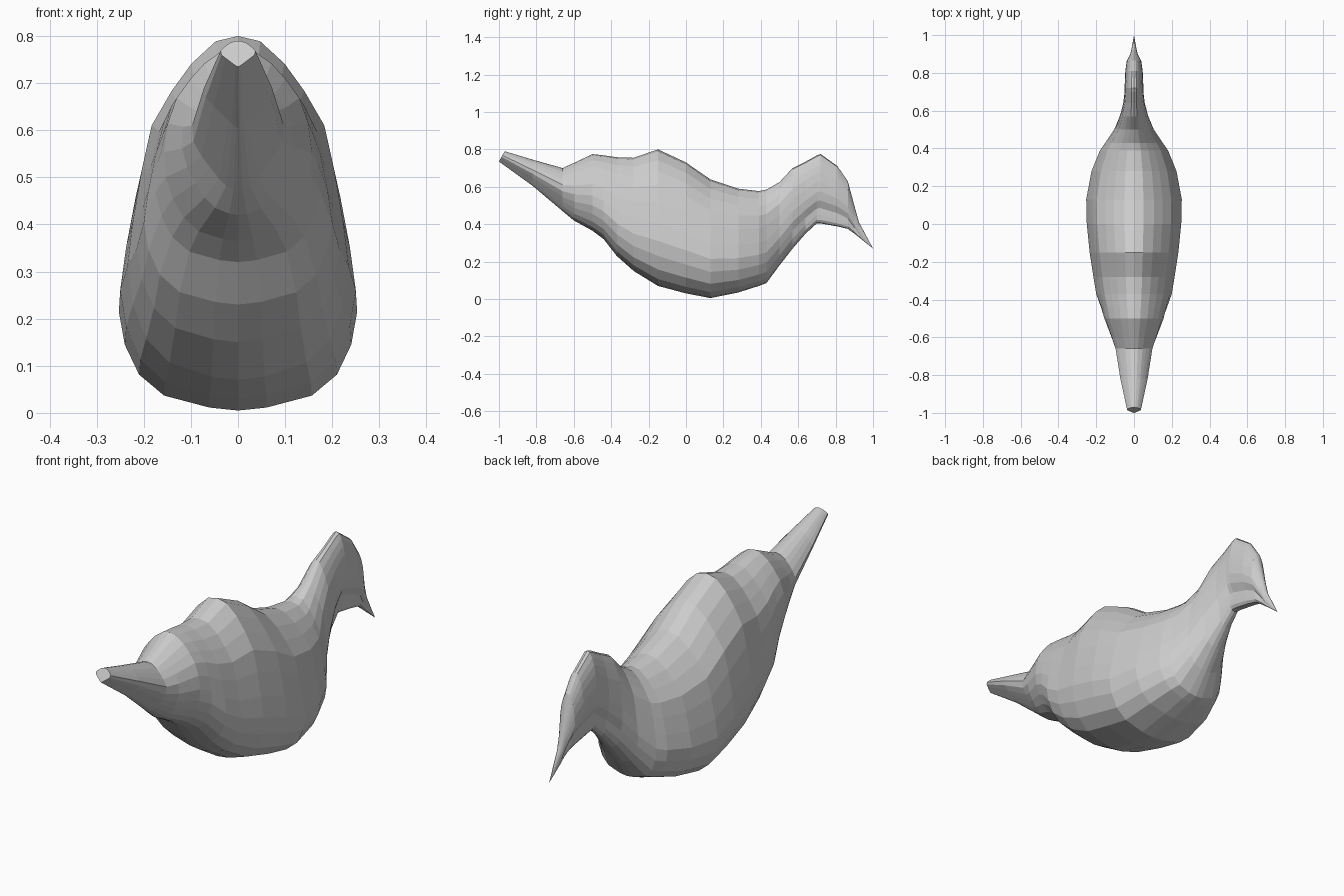
import bpy
import bmesh

cube = bpy.data.objects.get("Cube")
if cube:
    bpy.data.objects.remove(cube, do_unlink=True)

grey = bpy.data.materials.new("plain_grey")
grey.use_nodes = True
colour = (0.6, 0.6, 0.6, 1)
grey.diffuse_color = colour
grey.node_tree.nodes["Principled BSDF"].inputs["Base Color"].default_value = colour

# Half cross-sections from belly to back: share of height, share of half width
HEIGHT = [0, .01, .05, .12, .22, .33, .46, .61, .74, .84, .92, .985, 1]
BODY = [0, .24, .62, .83, .95, 1, .95, .87, .78, .6, .42, .2, 0]
HEAD = [0, .3, .48, .5, .48, .85, 1, .96, .85, .7, .5, .25, 0]
TAIL = [0, .06, .16, .3, .5, .72, .95, 1, .82, .64, .46, .2, 0]

# Stations from tail to beak: y, belly z, back z, half width, shape (-1 tail, 0 body, 1 head)
STATIONS = [
    (-1.0, .735, .79, .037, -1),
    (-.82, .605, .745, .072, -1),
    (-.66, .47, .70, .1, -.8),
    (-.60, .42, .727, .125, -.5),
    (-.50, .365, .775, .165, -.25),
    (-.44, .32, .768, .18, -.1),
    (-.37, .23, .758, .2, 0),
    (-.28, .15, .755, .215, 0),
    (-.15, .07, .80, .235, 0),
    (0, .03, .73, .25, 0),
    (.13, .005, .64, .253, 0),
    (.28, .035, .59, .225, 0),
    (.39, .07, .577, .18, 0),
    (.43, .085, .585, .152, 0),
    (.50, .18, .625, .105, 0),
    (.57, .27, .70, .078, .2),
    (.64, .35, .735, .058, .6),
    (.70, .405, .768, .05, .9),
    (.72, .404, .775, .05, 1),
    (.81, .388, .71, .046, 1),
    (.865, .375, .63, .038, 1),
    (.90, .35, .50, .02, 1),
    (.925, .33, .41, .014, .5),
]


def section(y, low, high, width, shape):
    """Closed ring of points around the bird at one station."""
    other = HEAD if shape > 0 else TAIL
    k = abs(shape)
    lean = .03 if y == -1 else 0
    half = [(width * (b + (o - b) * k), y + lean * t, low + (high - low) * t)
            for t, b, o in zip(HEIGHT, BODY, other)]
    return half + [(-x, yy, z) for x, yy, z in half[-2:0:-1]]


# Body, neck, head, tail and beak as one continuous skin
bm = bmesh.new()
rings = [[bm.verts.new(p) for p in section(*s)] for s in STATIONS]
count = len(rings[0])
for a, b in zip(rings, rings[1:]):
    for i in range(count):
        j = (i + 1) % count
        bm.faces.new((a[i], a[j], b[j], b[i]))

# Blunt tail end and pointed beak tip
bm.faces.new(rings[0])
tip = bm.verts.new((0, 1, .27))
for i in range(count):
    bm.faces.new((rings[-1][i], rings[-1][(i + 1) % count], tip))

bmesh.ops.recalc_face_normals(bm, faces=bm.faces)
mesh = bpy.data.meshes.new("bird_body")
bm.to_mesh(mesh)
bm.free()
mesh.materials.append(grey)
bird = bpy.data.objects.new("bird_body", mesh)
bpy.context.scene.collection.objects.link(bird)
